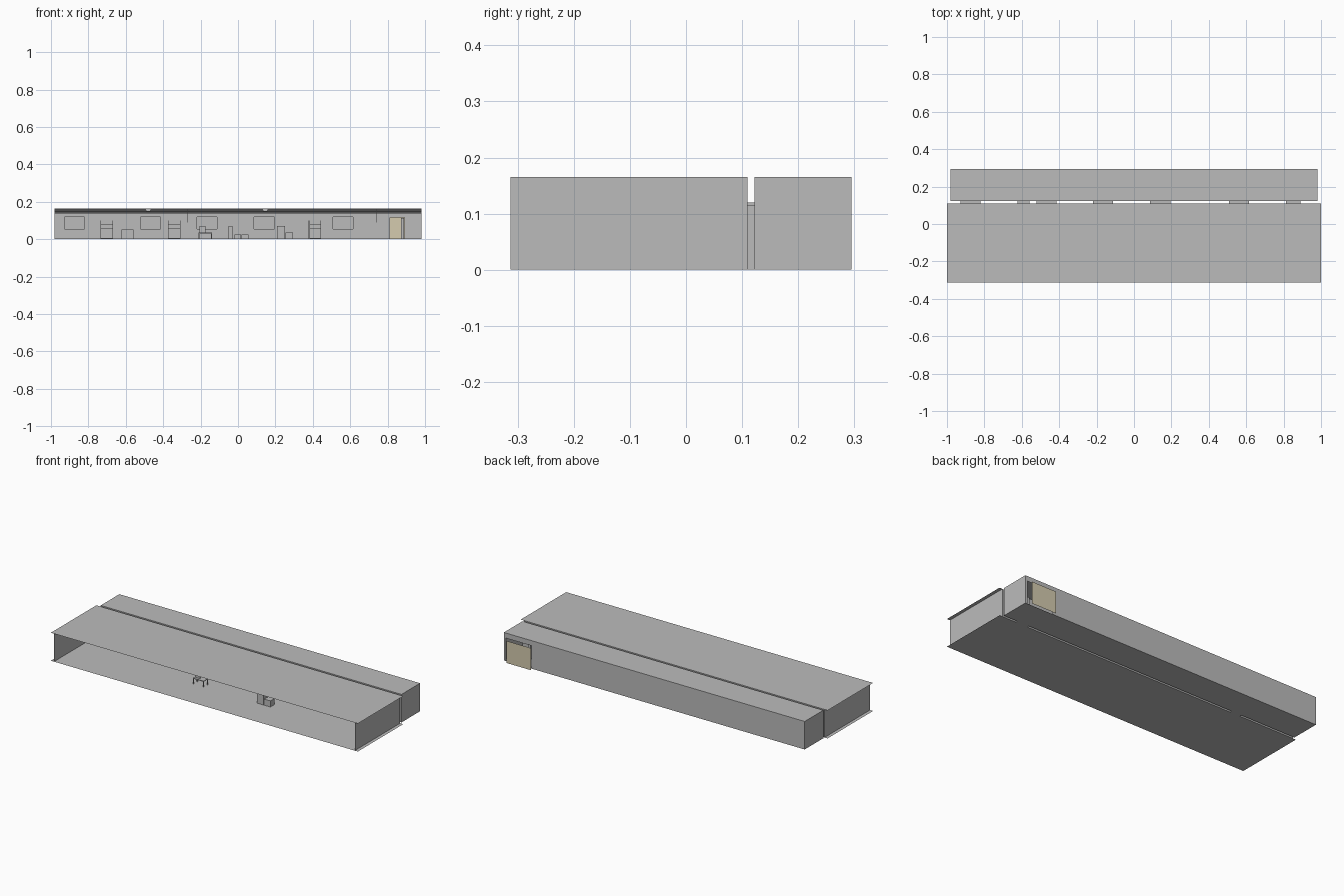
import bpy, bmesh, math

if "Cube" in bpy.data.objects:
    bpy.data.objects.remove(bpy.data.objects["Cube"])

H = 0.165            # room height
W = 0.98             # half width at the walls
Y0, Y1 = -0.313, 0.11    # main hall depth
Y2, Y3 = 0.122, 0.295    # rear corridor depth


def material(name, rgb):
    m = bpy.data.materials.new(name)
    m.diffuse_color = (*rgb, 1)
    m.use_nodes = True
    m.node_tree.nodes["Principled BSDF"].inputs["Base Color"].default_value = m.diffuse_color
    return m


GREY = material("concrete grey", (0.5, 0.5, 0.5))
TAN = material("door tan", (0.66, 0.6, 0.43))


def finish(name, bm, mat=GREY):
    bmesh.ops.remove_doubles(bm, verts=bm.verts, dist=1e-5)
    me = bpy.data.meshes.new(name)
    bm.to_mesh(me)
    bm.free()
    me.materials.append(mat)
    ob = bpy.data.objects.new(name, me)
    bpy.context.collection.objects.link(ob)
    return ob


def quad(bm, *pts):
    return bm.faces.new([bm.verts.new(p) for p in pts])


def add_box(bm, x0, x1, y0, y1, z0, z1):
    vs = bmesh.ops.create_cube(bm, size=1)["verts"]
    for v in vs:
        v.co = ((x0 + x1) / 2 + v.co.x * (x1 - x0),
                (y0 + y1) / 2 + v.co.y * (y1 - y0),
                (z0 + z1) / 2 + v.co.z * (z1 - z0))


def boxes(name, *specs):
    bm = bmesh.new()
    for s in specs:
        add_box(bm, *s)
    return finish(name, bm)


def slab(name, hw, y0, y1, z, up):
    bm = bmesh.new()
    f = quad(bm, (-hw, y0, z), (hw, y0, z), (hw, y1, z), (-hw, y1, z))
    if not up:
        f.normal_flip()
    finish(name, bm)


def wall(name, y, holes, face_back):
    """Upright sheet along x with rectangular openings (x0, x1, z0, z1)."""
    xs = sorted({-W, W, *[v for h in holes for v in h[:2]]})
    zs = sorted({0, H, *[v for h in holes for v in h[2:]]})
    bm = bmesh.new()
    for a, b in zip(xs, xs[1:]):
        for c, d in zip(zs, zs[1:]):
            mx, mz = (a + b) / 2, (c + d) / 2
            if any(h[0] < mx < h[1] and h[2] < mz < h[3] for h in holes):
                continue
            f = quad(bm, (a, y, c), (b, y, c), (b, y, d), (a, y, d))
            if face_back:
                f.normal_flip()
    bmesh.ops.remove_doubles(bm, verts=bm.verts, dist=1e-5)
    bmesh.ops.dissolve_limit(bm, angle_limit=0.01, verts=bm.verts, edges=bm.edges)
    finish(name, bm)


def side_walls(name, y0, y1):
    bm = bmesh.new()
    for s in (-1, 1):
        f = quad(bm, (s * W, y0, 0), (s * W, y1, 0), (s * W, y1, H), (s * W, y0, H))
        if s < 0:
            f.normal_flip()
    finish(name, bm)


# Openings shared by the two walls on either side of the gap
windows = [(x, x + 0.108, 0.055, 0.12) for x in (-0.928, -0.522, -0.22, 0.086, 0.508)]
doorway = (0.812, 0.89, 0.0, 0.115)
hatch = (-0.622, -0.558, 0.0, 0.05)
openings = windows + [doorway, hatch]

# Main hall, open at the front
slab("hall_floor", 1.0, Y0, Y1, 0, False)
slab("hall_ceiling", 1.0, Y0, Y1, H, True)
side_walls("hall_side_walls", Y0, Y1)
wall("hall_rear_wall", Y1, openings, True)

# Rear corridor
slab("corridor_floor", W, Y2, Y3, 0, False)
slab("corridor_ceiling", W, Y2, Y3, H, True)
side_walls("corridor_side_walls", Y2, Y3)
wall("corridor_front_wall", Y2, openings, False)
wall("corridor_back_wall", Y3, [(0.80, 0.967, 0.0, 0.135)], True)

# Short sleeves linking the openings across the gap
bm = bmesh.new()
for x0, x1, z0, z1 in openings:
    ring = [(x0, z0), (x1, z0), (x1, z1), (x0, z1)]
    for (a, c), (b, d) in zip(ring, ring[1:] + ring[:1]):
        quad(bm, (a, Y1, c), (b, Y1, d), (b, Y2, d), (a, Y2, c))
finish("opening_sleeves", bm)

# Exterior door panel standing just off the back wall
bm = bmesh.new()
quad(bm, (0.95, 0.313, 0), (0.79, 0.313, 0), (0.79, 0.313, 0.13), (0.95, 0.313, 0.13))
finish("exterior_door", bm, TAN)

# Inner door leaf, standing open
boxes("inner_door_leaf", (0.872, 0.888, Y2, 0.20, 0.0, 0.113))

# Service pipes under the hall ceiling
bm = bmesh.new()
for y, z, r in ((0.085, 0.158, 0.004), (0.095, 0.15, 0.004), (0.1, 0.14, 0.003)):
    g = bmesh.ops.create_cone(bm, segments=8, radius1=r, radius2=r, depth=2 * W, cap_ends=True)
    for v in g["verts"]:
        v.co = (v.co.z, y + v.co.x, z + v.co.y)
finish("ceiling_pipes", bm)
boxes("pipe_brackets", *[(x - 0.012, x + 0.012, 0.08, 0.105, 0.148, H - 0.001)
                         for x in (-0.48, 0.145)])
boxes("hanging_wires", *[(x, x + 0.003, -0.06, -0.057, 0.09, H - 0.001)
                         for x in (-0.27, 0.74)])

# Open shelf racks against the rear wall
for i, x in enumerate((-0.735, -0.375, 0.378)):
    posts = [(x + dx, x + dx + 0.003, y, y + 0.003, 0, 0.1)
             for dx in (0, 0.064) for y in (0.075, 0.105)]
    boards = [(x, x + 0.067, 0.075, 0.108, z, z + 0.002) for z in (0.005, 0.03, 0.055, 0.08)]
    boxes(f"shelf_rack_{i + 1}", *posts, *boards)

# Cabinets in the middle of the hall
boxes("cabinets", (0.208, 0.25, -0.12, -0.08, 0, 0.072), (0.255, 0.295, -0.12, -0.08, 0, 0.036))

# Work table on legs with a seat
boxes("work_table", (-0.21, -0.14, -0.12, -0.08, 0.032, 0.036),
      *[(x, x + 0.004, y, y + 0.004, 0, 0.032) for x in (-0.21, -0.144) for y in (-0.12, -0.084)],
      (-0.205, -0.175, -0.105, -0.1, 0.036, 0.07))

# Small locker and low crates near the rear wall
boxes("locker", (-0.052, -0.03, 0.07, 0.105, 0, 0.07))
boxes("low_crates", (-0.02, 0.015, 0.06, 0.1, 0, 0.026), (0.02, 0.055, 0.06, 0.1, 0, 0.026))
